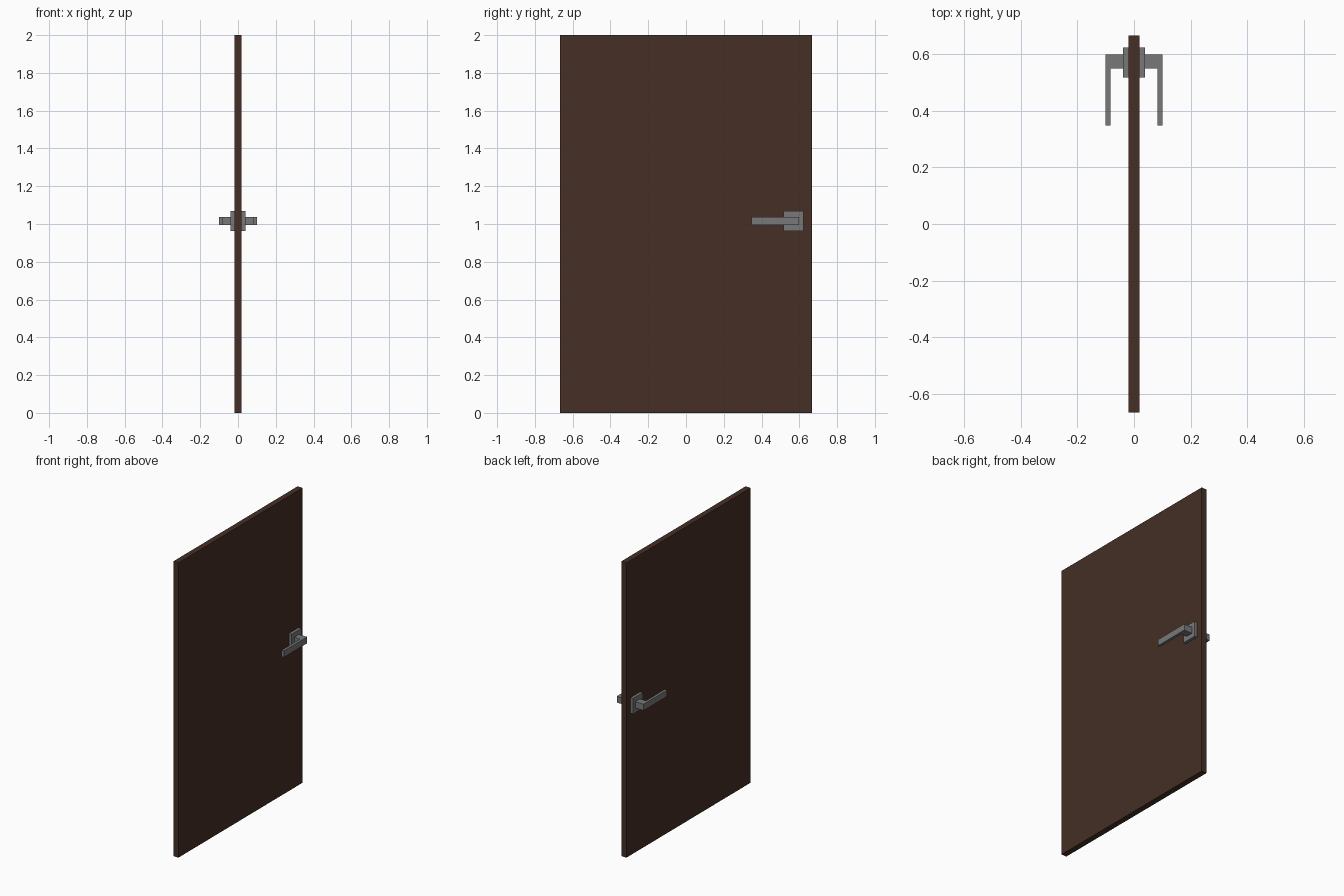
import bpy

if "Cube" in bpy.data.objects:
    bpy.data.objects.remove(bpy.data.objects["Cube"])


def material(name, rgb):
    m = bpy.data.materials.new(name)
    m.diffuse_color = (*rgb, 1.0)
    m.use_nodes = True
    m.node_tree.nodes["Principled BSDF"].inputs["Base Color"].default_value = m.diffuse_color
    return m


def solid(name, outline, z0, z1, mat):
    """Extrude an x/y outline from z0 to z1."""
    n = len(outline)
    verts = [(x, y, z) for z in (z0, z1) for x, y in outline]
    faces = [list(range(n))[::-1], list(range(n, 2 * n))]
    faces += [[i, (i + 1) % n, n + (i + 1) % n, n + i] for i in range(n)]
    mesh = bpy.data.meshes.new(name)
    mesh.from_pydata(verts, [], faces)
    mesh.materials.append(mat)
    obj = bpy.data.objects.new(name, mesh)
    bpy.context.collection.objects.link(obj)
    return obj


def rect(x0, x1, y0, y1):
    return [(x0, y0), (x1, y0), (x1, y1), (x0, y1)]


wood = material("dark brown wood", (0.058, 0.028, 0.019))
metal = material("grey metal", (0.19, 0.19, 0.19))

# Door slab
solid("door_panel", rect(-0.0195, 0.0195, -0.666, 0.666), 0, 2, wood)

# Square backplate and L-shaped lever, mirrored to the other side of the door
plate = solid("handle_plate", rect(0.0195, 0.039, 0.517, 0.623), 0.963, 1.069, metal)
lever = solid("handle_lever", [
    (0.039, 0.548), (0.083, 0.548), (0.083, 0.348),
    (0.101, 0.348), (0.101, 0.598), (0.039, 0.598)], 0.994, 1.037, metal)
for part in (plate, lever):
    mirror = part.modifiers.new("both_sides", 'MIRROR')
    mirror.use_axis = (True, False, False)
